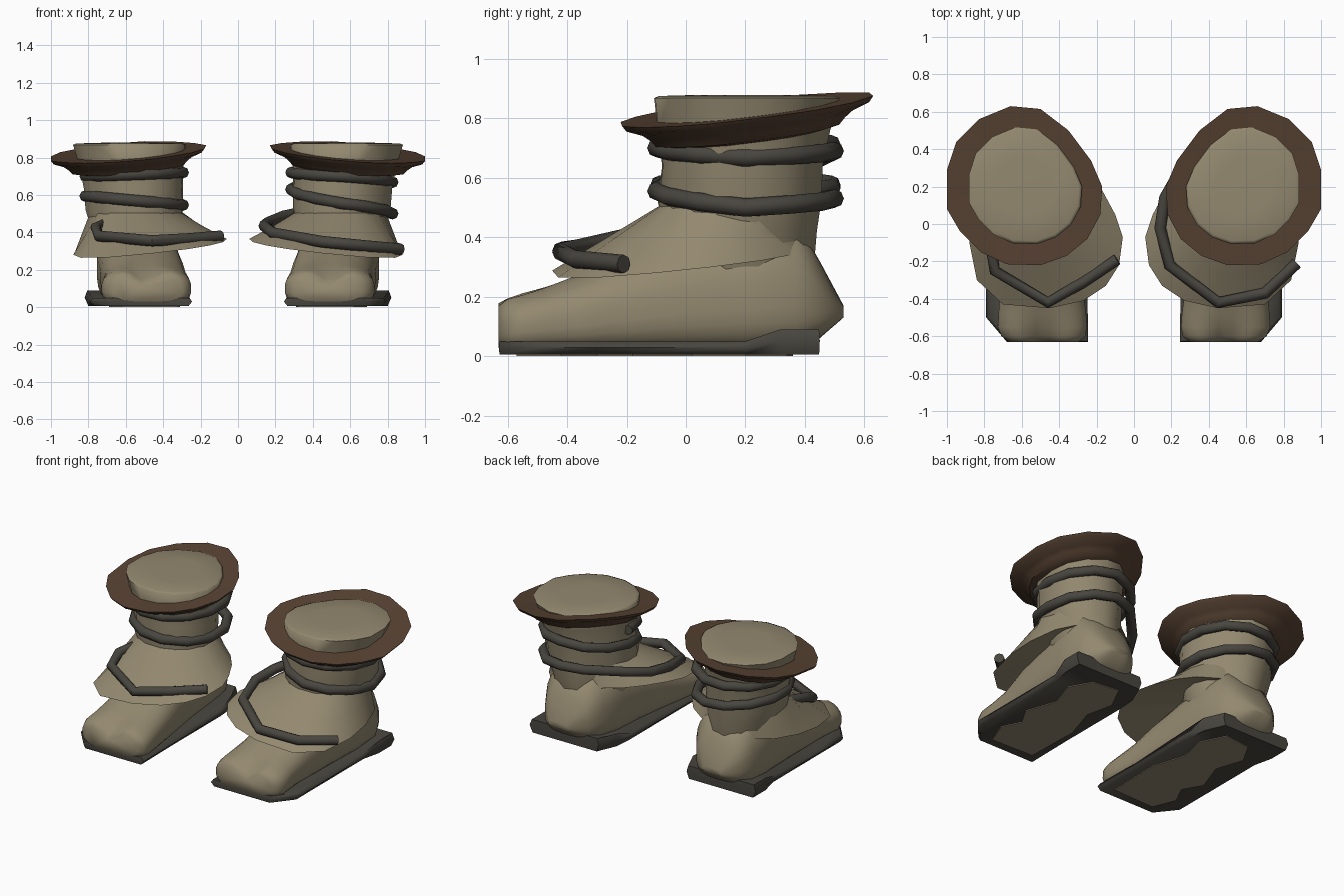
import bpy, bmesh, math

if "Cube" in bpy.data.objects:
    bpy.data.objects.remove(bpy.data.objects["Cube"])


def material(name, rgb):
    m = bpy.data.materials.new(name)
    m.diffuse_color = (*rgb, 1)
    m.use_nodes = True
    m.node_tree.nodes["Principled BSDF"].inputs["Base Color"].default_value = m.diffuse_color
    return m


CLOTH = material("tan_cloth", (0.295, 0.25, 0.162))
BROWN = material("brown_leather", (0.098, 0.056, 0.033))
STRAP = material("dark_strap", (0.066, 0.061, 0.05))


def smooth(ob, angle):
    bpy.ops.object.select_all(action='DESELECT')
    ob.select_set(True)
    bpy.context.view_layer.objects.active = ob
    bpy.ops.object.shade_smooth_by_angle(angle=math.radians(angle))


def loft(name, rings, mat, side, angle=40, caps=True, wrap=False):
    """Skin a list of equal-length closed rings; side mirrors x."""
    bm = bmesh.new()
    vs = [[bm.verts.new((x * side, y, z)) for x, y, z in r] for r in rings]
    n = len(vs[0])
    pairs = list(zip(vs, vs[1:])) + ([(vs[-1], vs[0])] if wrap else [])
    for a, b in pairs:
        for i in range(n):
            j = (i + 1) % n
            bm.faces.new((a[i], a[j], b[j], b[i]))
    if caps and not wrap:
        bm.faces.new(vs[0])
        bm.faces.new(vs[-1])
    bmesh.ops.recalc_face_normals(bm, faces=bm.faces)
    me = bpy.data.meshes.new(name)
    bm.to_mesh(me)
    bm.free()
    me.materials.append(mat)
    ob = bpy.data.objects.new(name, me)
    bpy.context.collection.objects.link(ob)
    smooth(ob, angle)
    return ob


def tube(name, pts, radius, mat, closed=False):
    """Strap of round section along a path."""
    cu = bpy.data.curves.new(name, 'CURVE')
    cu.dimensions = '3D'
    cu.twist_mode = 'Z_UP'
    cu.bevel_depth = radius
    cu.bevel_resolution = 2
    cu.use_fill_caps = True
    sp = cu.splines.new('POLY')
    sp.points.add(len(pts) - 1)
    for p, co in zip(sp.points, pts):
        p.co = (*co, 1)
    sp.use_cyclic_u = closed
    cu.materials.append(mat)
    ob = bpy.data.objects.new(name, cu)
    bpy.context.collection.objects.link(ob)
    bpy.ops.object.select_all(action='DESELECT')
    ob.select_set(True)
    bpy.context.view_layer.objects.active = ob
    bpy.ops.object.convert(target='MESH')
    smooth(bpy.context.object, 50)


# outline of the boot opening seen from above
OVAL = [(0.17, 0.2), (0.18, 0.05), (0.25, -0.08), (0.36, -0.17), (0.5, -0.22), (0.68, -0.215),
        (0.82, -0.15), (0.93, -0.04), (1, 0.08), (1, 0.29), (0.95, 0.44), (0.83, 0.56),
        (0.66, 0.63), (0.5, 0.615), (0.35, 0.5), (0.23, 0.34)]


def egg(cx, cy, rx, ry, zf):
    """The opening's outline, moved and scaled; zf gives height."""
    pts = [(cx + rx * (x - 0.585) / 0.415, cy + ry * (y - 0.205) / 0.425) for x, y in OVAL]
    return [(x, y, zf(x, y)) for x, y in pts]


def flat(z):
    return lambda x, y: z


def spow(v, p):
    return math.copysign(abs(v) ** p, v)


def foot_section(y, cx, hw, zb, zt, groove):
    """Rounded foot cross-section, narrower on top, with a groove between toes."""
    pts = []
    for i in range(28):
        a = 2 * math.pi * (i + 0.5) / 28
        low = math.sin(a) < 0
        x = cx + hw * spow(math.cos(a), 0.6 if low else 0.85)
        zm = zb + (zt - zb) * 0.45
        h = zm - zb if low else zt - zm
        z = zm + h * spow(math.sin(a), 0.6 if low else 0.85)
        if not low:
            z -= groove * math.exp(-((x - cx - 0.01) / 0.07) ** 2)
        pts.append((x, y, z))
    return pts


def brim_z(x, y, drop=0.0):
    return 0.83 + 0.119 * (y - 0.2) - 0.084 * (x - 0.59) - drop


def skirt_z(x, y):
    return 0.285 + 0.1 * (y + 0.45) + 0.1 * (0.48 - x)


# y, centre x, half width, bottom, top, toe groove
FOOT = [(-0.63, 0.48, 0.185, 0.03, 0.195, 0.09), (-0.6, 0.485, 0.225, 0.01, 0.21, 0.075),
        (-0.55, 0.49, 0.24, 0.01, 0.222, 0.045), (-0.48, 0.49, 0.235, 0.01, 0.238, 0.015),
        (-0.36, 0.495, 0.225, 0.01, 0.275, 0), (-0.2, 0.51, 0.225, 0.01, 0.35, 0),
        (0, 0.525, 0.22, 0.01, 0.42, 0), (0.2, 0.535, 0.22, 0.01, 0.46, 0),
        (0.37, 0.545, 0.21, 0.02, 0.46, 0), (0.45, 0.55, 0.16, 0.06, 0.32, 0),
        (0.53, 0.56, 0.07, 0.13, 0.17, 0)]
SOLE = [(0.245, -0.63), (0.68, -0.63), (0.79, -0.5), (0.79, -0.3), (0.79, 0.2),
        (0.82, 0.32), (0.82, 0.45), (0.32, 0.45), (0.26, 0.32), (0.25, 0.2), (0.25, -0.3)]
PATCH = [(0.32, -0.56), (0.62, -0.57), (0.68, -0.42), (0.62, -0.3), (0.69, -0.18), (0.62, 0.02),
         (0.68, 0.2), (0.6, 0.34), (0.42, 0.36), (0.34, 0.2), (0.38, 0.02), (0.31, -0.2)]
SKIRT = [(0.45, -0.45), (0.7, -0.43), (0.84, -0.3), (0.88, -0.1), (0.87, 0.08), (0.82, 0.25),
         (0.71, 0.38), (0.54, 0.39), (0.38, 0.37), (0.25, 0.28), (0.17, 0.18), (0.10, 0.05),
         (0.06, -0.07), (0.08, -0.22), (0.15, -0.33), (0.27, -0.41)]

# lower ends of the straps, lying on the skirt
WRAP = {1: [(0.24, 0.27, 0.485), (0.165, 0.14, 0.455), (0.14, -0.02, 0.435),
            (0.19, -0.22, 0.395), (0.45, -0.42, 0.35), (0.70, -0.37, 0.325), (0.87, -0.21, 0.31)],
        -1: [(-0.70, 0.02, 0.45), (-0.76, -0.15, 0.425), (-0.745, -0.25, 0.38),
             (-0.46, -0.42, 0.355), (-0.27, -0.31, 0.365), (-0.09, -0.19, 0.38)]}


def round_leg(s, a, z):
    return (s * 0.555 + 0.272 * math.cos(a), 0.2 + 0.3 * math.sin(a), z)


for s, tag in ((1, "right"), (-1, "left")):
    # foot and leg, closed by a softly rounded top
    loft(tag + "_foot", [foot_section(*r) for r in FOOT], CLOTH, s, 80)
    loft(tag + "_leg", [egg(0.535, 0.2, 0.16, 0.18, flat(0.15)),
                        egg(0.535, 0.2, 0.21, 0.23, flat(0.3)),
                        egg(0.545, 0.185, 0.24, 0.255, flat(0.42)),
                        egg(0.555, 0.18, 0.26, 0.275, flat(0.52)),
                        egg(0.56, 0.19, 0.265, 0.27, flat(0.64)),
                        egg(0.57, 0.195, 0.28, 0.29, flat(0.76)),
                        egg(0.58, 0.205, 0.302, 0.312, flat(0.868)),
                        egg(0.58, 0.205, 0.285, 0.295, flat(0.875)),
                        egg(0.58, 0.205, 0.15, 0.155, flat(0.879))],
         CLOTH, s, 75)

    # sloping brim round the top, with a funnel underneath
    brim = [(0.27, 0.005), (0.415, 0), (0.4, 0.02), (0.345, 0.042),
            (0.32, 0.062), (0.30, 0.085), (0.25, 0.095)]
    loft(tag + "_brim", [egg(0.585, 0.205, r, r + 0.01,
                             lambda x, y, d=d: brim_z(x, y, d)) for r, d in brim],
         BROWN, s, 40, wrap=True)

    # ankle skirt: top at the leg, wide rim, underside back to the leg; sinks in at the back
    top, mid, rim, under = [], [], [], []
    for x, y in SKIRT:
        a = math.atan2(y - 0.185, x - 0.55)
        k = 1 - 0.25 * max(0, math.sin(a))
        ix, iy = 0.552 + 0.25 * k * math.cos(a), 0.185 + 0.27 * k * math.sin(a)
        z = skirt_z(x, y)
        top.append((ix, iy, 0.51))
        mid.append(((ix + x) / 2, (iy + y) / 2, (z + 0.50) / 2 + 0.005))
        rim.append((x, y, z))
        under.append((0.54 + (ix - 0.54) * 0.7, 0.2 + (iy - 0.2) * 0.7, z + 0.03))
    loft(tag + "_ankle_skirt", [top, mid, rim, under], CLOTH, s, 40, caps=False)

    # sole with raised heel edge, and the worn patch below it
    def sole_ring(inset, zf):
        return [(0.53 + (x - 0.53) * inset, y if inset == 1 else y * 0.995, zf(y)) for x, y in SOLE]

    def sole_top(y):
        return 0.05 + 0.04 * min(1, max(0, (y - 0.2) / 0.12))
    loft(tag + "_sole", [sole_ring(0.93, lambda y: 0.005),
                         sole_ring(1, lambda y: 0.005 + 0.55 * (sole_top(y) - 0.005)),
                         sole_ring(0.95, sole_top)], STRAP, s, 60)
    loft(tag + "_sole_patch", [[(x, y, z) for x, y in PATCH] for z in (0.0, 0.007)],
         CLOTH, s, 30)

    if s == 1:
        # one strap winding down the leg and out over the skirt, height per quarter turn
        heights = [0.72, 0.70, 0.668, 0.69, 0.63, 0.555, 0.5, 0.53, 0.51]
        coil = []
        for i in range(23):
            q, f = divmod(i / 3, 1)
            q = int(q)
            z = heights[q] * (1 - f) + heights[q + 1] * f
            coil.append(round_leg(s, math.pi + i * math.pi / 6, z))
        tube(tag + "_winding_strap", coil + WRAP[s], 0.031, STRAP)
    else:
        # two rings round the leg and an open strap on the skirt
        tube(tag + "_ankle_strap", WRAP[s], 0.03, STRAP)
        for label, base, tilt in (("lower", 0.57, 0.025), ("upper", 0.71, -0.01)):
            ring = [2 * math.pi * (i + 0.5) / 12 for i in range(12)]
            tube(f"{tag}_{label}_strap_ring",
                 [round_leg(s, a, base - tilt * math.cos(a)) for a in ring],
                 0.031, STRAP, closed=True)
